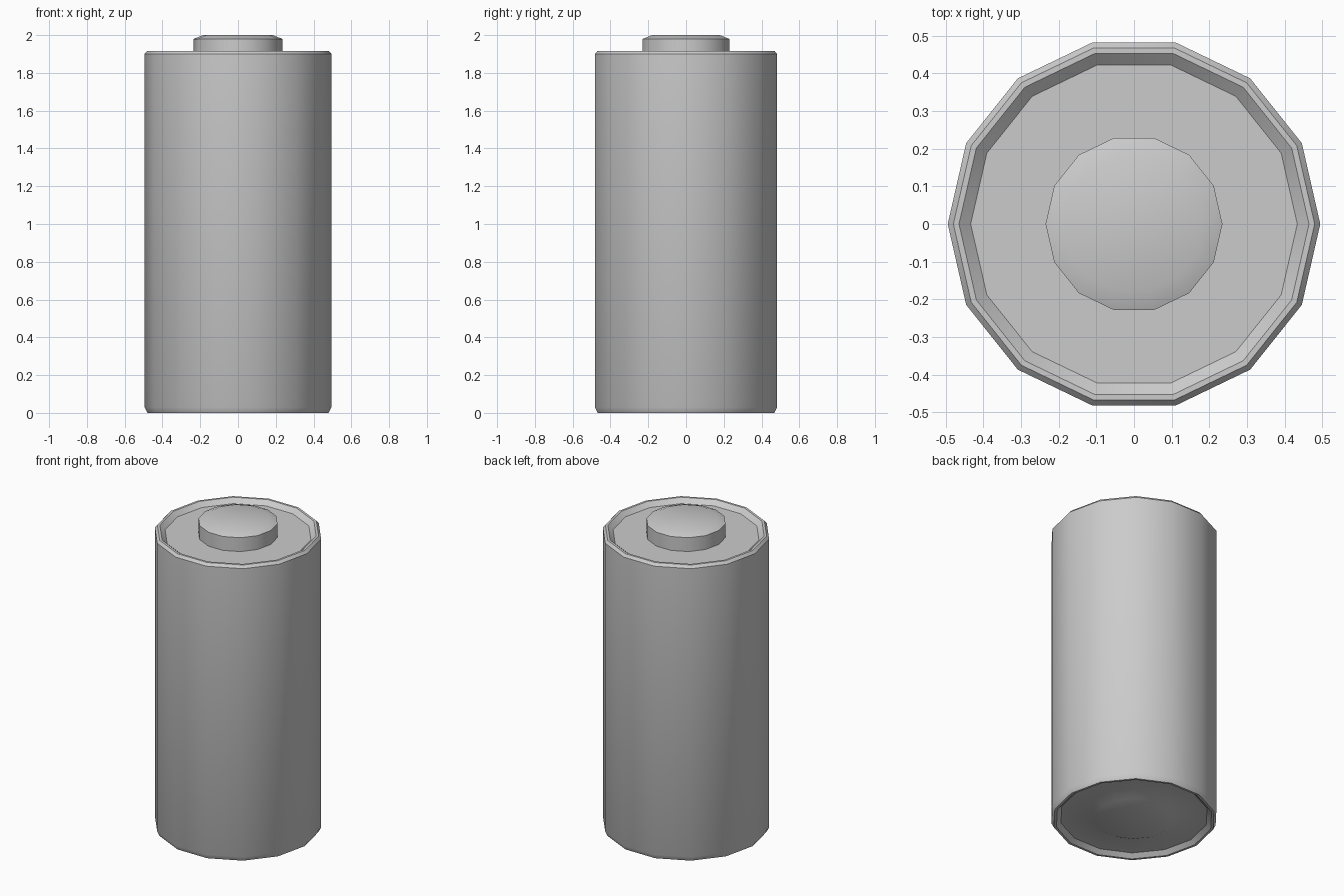
import bpy, bmesh, math

if "Cube" in bpy.data.objects:
    bpy.data.objects.remove(bpy.data.objects["Cube"])

SIDES = 14


def lathe(name, profile, cap_start=False, cap_end=False):
    """Revolve (radius, z) points, listed bottom to top on the outside."""
    bm = bmesh.new()
    rings = []
    for r, z in profile:
        rings.append([bm.verts.new((r * math.cos(2 * math.pi * i / SIDES),
                                    r * math.sin(2 * math.pi * i / SIDES), z))
                      for i in range(SIDES)])
    for a, b in zip(rings, rings[1:]):
        for i in range(SIDES):
            j = (i + 1) % SIDES
            bm.faces.new((a[i], a[j], b[j], b[i]))
    if cap_start:
        bm.faces.new(rings[0][::-1])
    if cap_end:
        bm.faces.new(rings[-1])
    mesh = bpy.data.meshes.new(name)
    bm.to_mesh(mesh)
    bm.free()
    obj = bpy.data.objects.new(name, mesh)
    bpy.context.collection.objects.link(obj)
    bpy.ops.object.select_all(action='DESELECT')
    obj.select_set(True)
    bpy.context.view_layer.objects.active = obj
    bpy.ops.object.shade_smooth_by_angle(angle=math.radians(30))
    return obj


# Casing: chamfered tube with a raised rim folding into both ends
lathe("casing", [
    (0.438, 0.025), (0.465, 0.0), (0.48, 0.0), (0.495, 0.03),
    (0.495, 1.90), (0.48, 1.917), (0.465, 1.917), (0.434, 1.89)])

# Top plate: recessed ring around the button
lathe("top_plate", [(0.434, 1.89), (0.235, 1.89)])

# Positive terminal: chamfered button
lathe("top_button", [(0.235, 1.89), (0.235, 1.98), (0.184, 2.0)], cap_end=True)

# Bottom plate: recessed ring with a low raised contact
lathe("bottom_plate", [(0.238, 0.005), (0.285, 0.025), (0.438, 0.025)],
      cap_start=True)
